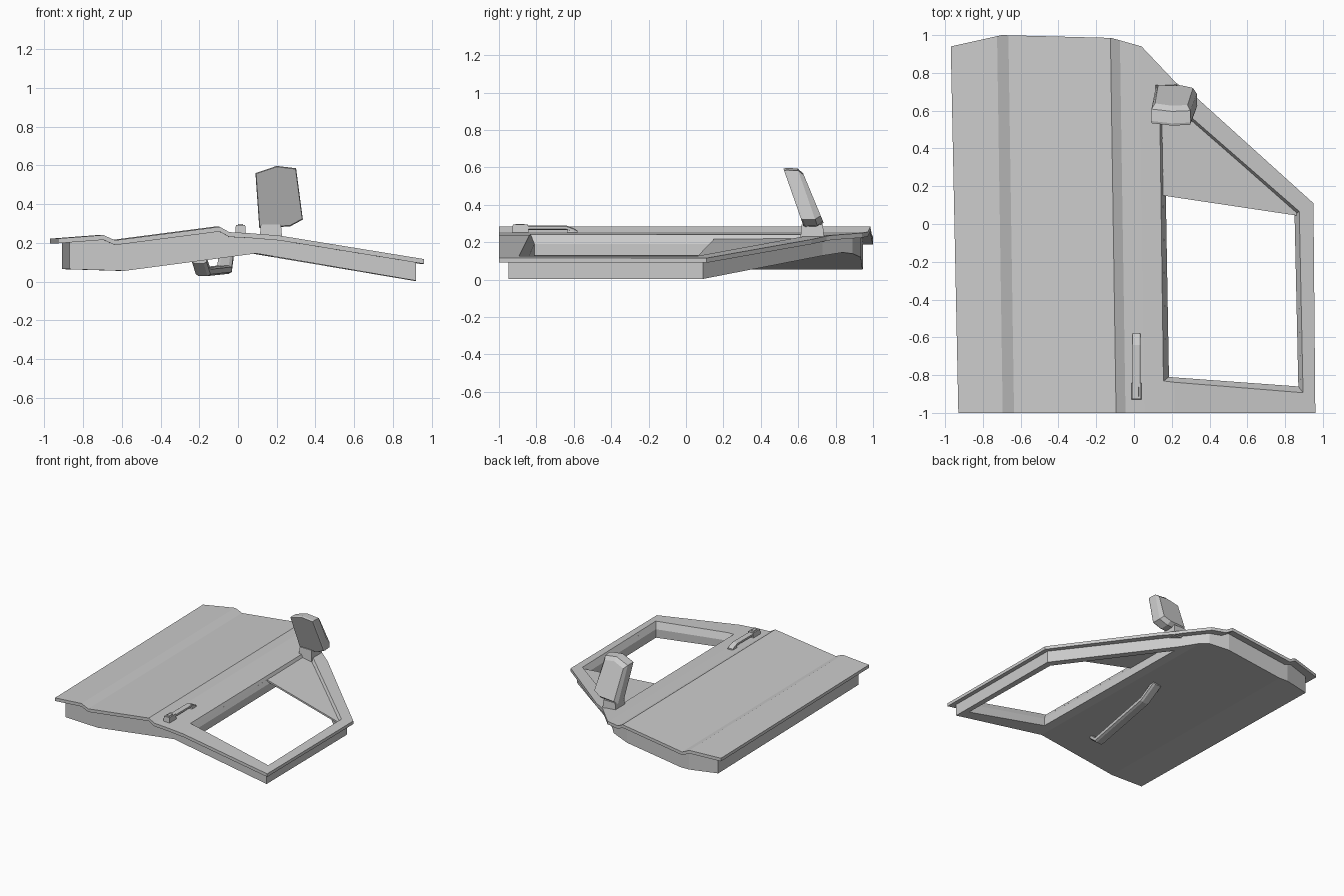
import bpy
import bmesh

cube = bpy.data.objects.get("Cube")
if cube:
    bpy.data.objects.remove(cube, do_unlink=True)

grey = bpy.data.materials.new("light grey")
grey.use_nodes = True
grey.diffuse_color = (0.6, 0.6, 0.6, 1)
grey.node_tree.nodes["Principled BSDF"].inputs["Base Color"].default_value = (0.6, 0.6, 0.6, 1)

# Cross-sections of the outer skin and the inner trim: (x, z)
OUTER = [(-1, .218), (-.71, .24), (-.65, .213), (-.11, .283), (-.06, .255),
         (.04, .25), (.2, .237), (1, .107)]
INNER = [(-1, .067), (-.6, .055), (.08, .145), (1, -.012)]
SKEW = 0.015  # the creases lean slightly along the door


def height(profile, x, y):
    x += SKEW * y
    for (x0, z0), (x1, z1) in zip(profile, profile[1:]):
        if x <= x1:
            break
    return z0 + (z1 - z0) * (x - x0) / (x1 - x0)


def finish(name, bm):
    bmesh.ops.recalc_face_normals(bm, faces=bm.faces)
    mesh = bpy.data.meshes.new(name)
    bm.to_mesh(mesh)
    bm.free()
    mesh.materials.append(grey)
    obj = bpy.data.objects.new(name, mesh)
    bpy.context.collection.objects.link(obj)
    return obj


def slab(name, outline, top, bottom):
    """Creased slab between two height functions."""
    bm = bmesh.new()
    bm.faces.new([bm.verts.new((x, y, 0)) for x, y in outline])
    for x, _ in OUTER[1:-1] + INNER[1:-1]:
        bmesh.ops.bisect_plane(bm, geom=bm.verts[:] + bm.edges[:] + bm.faces[:],
                               plane_co=(x, 0, 0), plane_no=(1, SKEW, 0))
    res = bmesh.ops.extrude_face_region(bm, geom=bm.faces[:], use_keep_orig=True)
    raised = {v for v in res["geom"] if isinstance(v, bmesh.types.BMVert)}
    for v in bm.verts:
        v.co.z = (top if v in raised else bottom)(v.co.x, v.co.y)
    return finish(name, bm)


def loft(name, rings):
    """Closed solid through matching rings of points."""
    bm = bmesh.new()
    loops = [[bm.verts.new(p) for p in ring] for ring in rings]
    n = len(loops[0])
    for a, b in zip(loops, loops[1:]):
        for i in range(n):
            j = (i + 1) % n
            bm.faces.new((a[i], a[j], b[j], b[i]))
    bm.faces.new(loops[0])
    bm.faces.new(loops[-1][::-1])
    return finish(name, bm)


def drape(outline, drop):
    return [(x, y, height(OUTER, x, y) - drop) for x, y in outline]


def bar(name, path, w, h, cut=0.6):
    """Eight-sided bar running along y."""
    shape = [(-1, -cut), (-cut, -1), (cut, -1), (1, -cut),
             (1, cut), (cut, 1), (-cut, 1), (-1, cut)]
    return loft(name, [[(x + a * w, y, z + b * h) for a, b in shape] for x, y, z in path])


def box(name, x0, x1, y0, y1, z0, z1, taper=0):
    def ring(z, t):
        return [(x0 + t, y0 + t, z), (x1 - t, y0 + t, z),
                (x1 - t, y1 - t, z), (x0 + t, y1 - t, z)]
    return loft(name, [ring(z0, 0), ring(z1, taper)])


# Outer skin and the thicker inner body
skin = slab("outer_skin",
            [(-.93, -1), (.96, -1), (.95, .11), (.33, .67), (.22, .75), (.04, .94),
             (-.12, .985), (-.7, 1), (-.97, .94)],
            lambda x, y: height(OUTER, x, y),
            lambda x, y: height(OUTER, x, y) - .025)
body = slab("inner_body",
            [(-.87, -.95), (.92, -.95), (.91, .09), (.17, .73), (.02, .89),
             (-.13, .935), (-.69, .945), (-.91, .89)],
            lambda x, y: height(OUTER, x, y) - .022,
            lambda x, y: height(INNER, x, y))

# Window opening: a straight shaft with a sloping recess above it
rim = [(.15, -.835), (.9, -.9), (.88, .07), (.13, .72)]
shaft = [(.185, -.81), (.87, -.86), (.85, .05), (.16, .655)]
cutters = [
    loft("window_shaft_cutter", [[(x, y, -.5) for x, y in shaft],
                                 [(x, y, .8) for x, y in shaft]]),
    loft("window_recess_cutter", [drape(shaft, .05), drape(rim, -.01)]),
]
for part in (skin, body):
    for cutter in cutters:
        mod = part.modifiers.new("window", "BOOLEAN")
        mod.operation = "DIFFERENCE"
        mod.solver = "EXACT"
        mod.object = cutter
    bpy.context.view_layer.objects.active = part
    for mod in list(part.modifiers):
        bpy.ops.object.modifier_apply(modifier=mod.name)
for cutter in cutters:
    bpy.data.objects.remove(cutter, do_unlink=True)

# Fixed corner panel of the window
corner = [(.145, .152), (.86, .045), (.86, .06), (.145, .69)]
loft("window_corner_panel", [drape(corner, .036), drape(corner, .022)])

# Wing mirror: leaning housing with a chamfered back, on a short stalk
face = [(.11, .275), (.27, .285), (.335, .32), (.3, .585), (.2, .597), (.09, .56)]


def mirror_ring(depth, scale):
    return [(.21 + (x - .21) * scale, .52 + (.6 - z) * .34 + depth,
             .44 + (z - .44) * scale) for x, z in face]


loft("mirror_housing", [mirror_ring(0, .97), mirror_ring(.012, 1),
                        mirror_ring(.075, .98), mirror_ring(.105, .82)])
box("mirror_stalk", .11, .23, .61, .74, .2, .295, .008)

# Outside door handle with its lock block
bar("outer_handle", [(.013, -.85, .277), (.013, -.64, .277), (.013, -.6, .262),
                     (.013, -.58, .25)], .022, .012)
box("handle_foot", -.012, .038, -.64, -.59, .24, .268, .006)
box("lock_block", -.015, .041, -.93, -.84, .24, .293, .004)
box("lock_button", -.002, .028, -.915, -.86, .28, .298, .003)

# Inside pull bar
bar("inner_pull_bar", [(-.2, -.7, .115), (-.18, -.62, .05), (-.07, .04, .062),
                       (-.06, .2, .14)], .038, .022)
